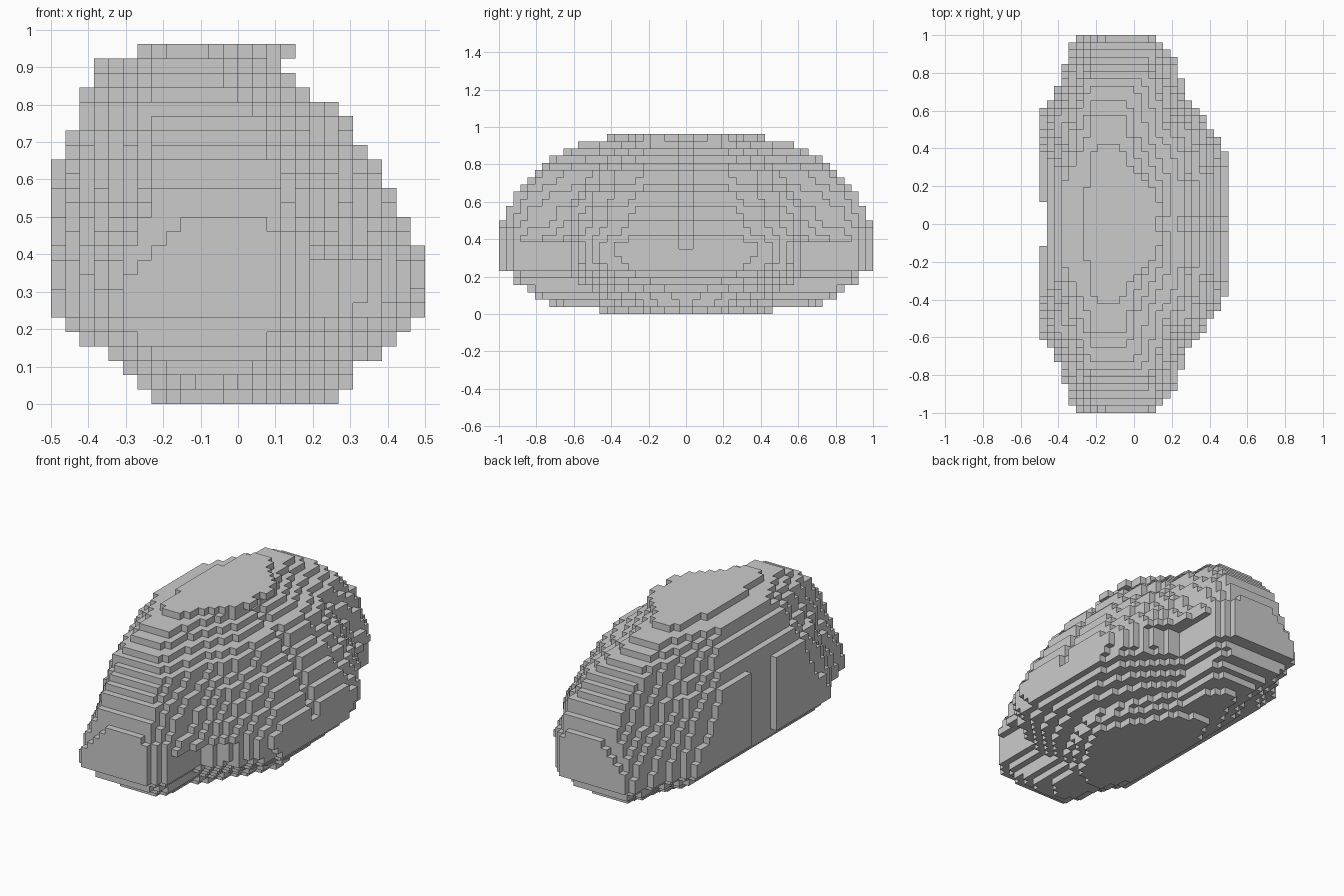
import bpy, bmesh
from mathutils import Vector

if "Cube" in bpy.data.objects:
    bpy.data.objects.remove(bpy.data.objects["Cube"])

NX, NY, NZ = 26, 52, 25
V = 2 / NY

# Height profiles as (z, value): side limits, half length, and side limits at the tips
RIGHT = [(.02, .27), (.06, .305), (.1, .305), (.14, .385), (.17, .42), (.21, .46),
         (.25, .5), (.4, .5), (.44, .465), (.48, .46), (.52, .425), (.56, .42),
         (.6, .385), (.64, .385), (.67, .345), (.71, .305), (.75, .305),
         (.79, .27), (.83, .19), (.87, .15), (.9, .115), (.94, .15)]
LEFT = [(.02, -.23), (.06, -.27), (.1, -.305), (.14, -.345), (.17, -.42), (.21, -.46),
        (.25, -.5), (.64, -.5), (.67, -.46), (.71, -.46), (.75, -.42), (.83, -.42),
        (.87, -.385), (.9, -.385), (.94, -.26)]
LENGTH = [(.02, .46), (.06, .73), (.1, .81), (.14, .85), (.17, .92), (.21, .92),
          (.25, 1), (.48, 1), (.56, .96), (.64, .92), (.67, .88), (.75, .81),
          (.83, .73), (.87, .65), (.9, .58), (.94, .42)]
TIP_RIGHT = [(.02, -.05), (.06, -.03), (.1, .03), (.17, .08), (.25, .115), (.44, .115),
             (.48, .08), (.56, .1), (.75, .08), (.87, -.04), (.94, -.08)]
TIP_LEFT = [(.02, -.15), (.06, -.12), (.1, -.2), (.25, -.31), (.35, -.3), (.56, -.2),
            (.8, -.25), (.94, -.2)]

# How the width falls off from the middle (0) to the tips (1), low down and high up
RIGHT_LOW = [(0, 1), (.3, .97), (.5, .79), (.56, .71), (.64, .47), (.68, .39),
             (.77, .36), (.88, .26), (1, 0)]
RIGHT_HIGH = [(0, 1), (.2, .98), (.35, .88), (.48, .7), (.64, .35), (.86, .17), (1, 0)]
LEFT_LOW = [(0, 1), (.58, .98), (.65, .75), (.69, .58), (.77, .4), (.92, .18), (1, 0)]
LEFT_HIGH = [(0, 1), (.4, .95), (.6, .6), (1, 0)]

# Lower side bulge: half length, roundness, and depth of the crease behind it
BULGE = [(.02, .42), (.1, .5), (.2, .6), (.25, .64)]
ROUND = [(.02, 1.1), (.1, 1.6), (.17, 2.5), (.25, 4), (.3, 5)]
CREASE = [(.02, .03), (.1, .08), (.17, .13), (.25, .19), (.4, .2)]


def at(profile, z):
    """Linear interpolation along a profile."""
    if z <= profile[0][0]:
        return profile[0][1]
    for (a, va), (b, vb) in zip(profile, profile[1:]):
        if z <= b:
            return va + (vb - va) * (z - a) / (b - a)
    return profile[-1][1]


def limit(tip, middle, low, upper, t, high):
    """Side limit between the middle and the tip."""
    fall = at(low, t) * (1 - high) + at(upper, t) * high
    return tip + (middle - tip) * fall


def ramp(z, start, span):
    return min(1, max(0, (z - start) / span))


def filled(x, y, z):
    """Is this point inside the lumpy body?"""
    y = abs(y)
    t = y / at(LENGTH, z)
    if t > 1:
        return False
    right = limit(at(TIP_RIGHT, z), at(RIGHT, z), RIGHT_LOW, RIGHT_HIGH, t, ramp(z, .38, .45))
    left = limit(at(TIP_LEFT, z), at(LEFT, z), LEFT_LOW, LEFT_HIGH, t, ramp(z, .25, .5))
    # Side bulge, creased off from the end lobes
    if z < .4:
        u, crease = y / at(BULGE, z), at(CREASE, z)
        if u < 1:
            right = crease + (at(RIGHT, z) - crease) * (1 - u ** at(ROUND, z))
        else:
            right = min(right, crease)
    # Shallow notch in the middle of the bulge
    if y < V and z > .34:
        right -= V * .6
    # Hollow in the middle of the flatter side
    if y < .12:
        left = max(left, -.46)
    # Sloping shoulder on the end faces
    if y > 1 - V:
        left = max(left, -.31 + (z - .34) * 1.2)
    return left < x < right


def centre(i, j, k):
    return Vector(((i - NX / 2 + .5) * V, (j - NY / 2 + .5) * V, (k + .5) * V))


cells = {(i, j, k) for i in range(NX) for j in range(NY) for k in range(NZ)
         if filled(*centre(i, j, k))}

# Make only the outer faces of the blocks
bm = bmesh.new()
corners = {}


def corner(p):
    if p not in corners:
        corners[p] = bm.verts.new(((p[0] - NX / 2) * V, (p[1] - NY / 2) * V, p[2] * V))
    return corners[p]


for cell in cells:
    for axis in range(3):
        for side in (0, 1):
            near = list(cell)
            near[axis] += 2 * side - 1
            if tuple(near) in cells:
                continue
            u, w = (axis + 1) % 3, (axis + 2) % 3
            loop = []
            for du, dw in ((0, 0), (1, 0), (1, 1), (0, 1)):
                p = list(cell)
                p[axis] += side
                p[u] += du
                p[w] += dw
                loop.append(corner(tuple(p)))
            bm.faces.new(loop if side else loop[::-1])

mesh = bpy.data.meshes.new("block_boulder")
bm.to_mesh(mesh)
bm.free()
boulder = bpy.data.objects.new("block_boulder", mesh)
bpy.context.collection.objects.link(boulder)

# Plain grey stone
stone = bpy.data.materials.new("grey_stone")
stone.use_nodes = True
grey = (.6, .6, .6, 1)
stone.diffuse_color = grey
stone.node_tree.nodes["Principled BSDF"].inputs["Base Color"].default_value = grey
mesh.materials.append(stone)
